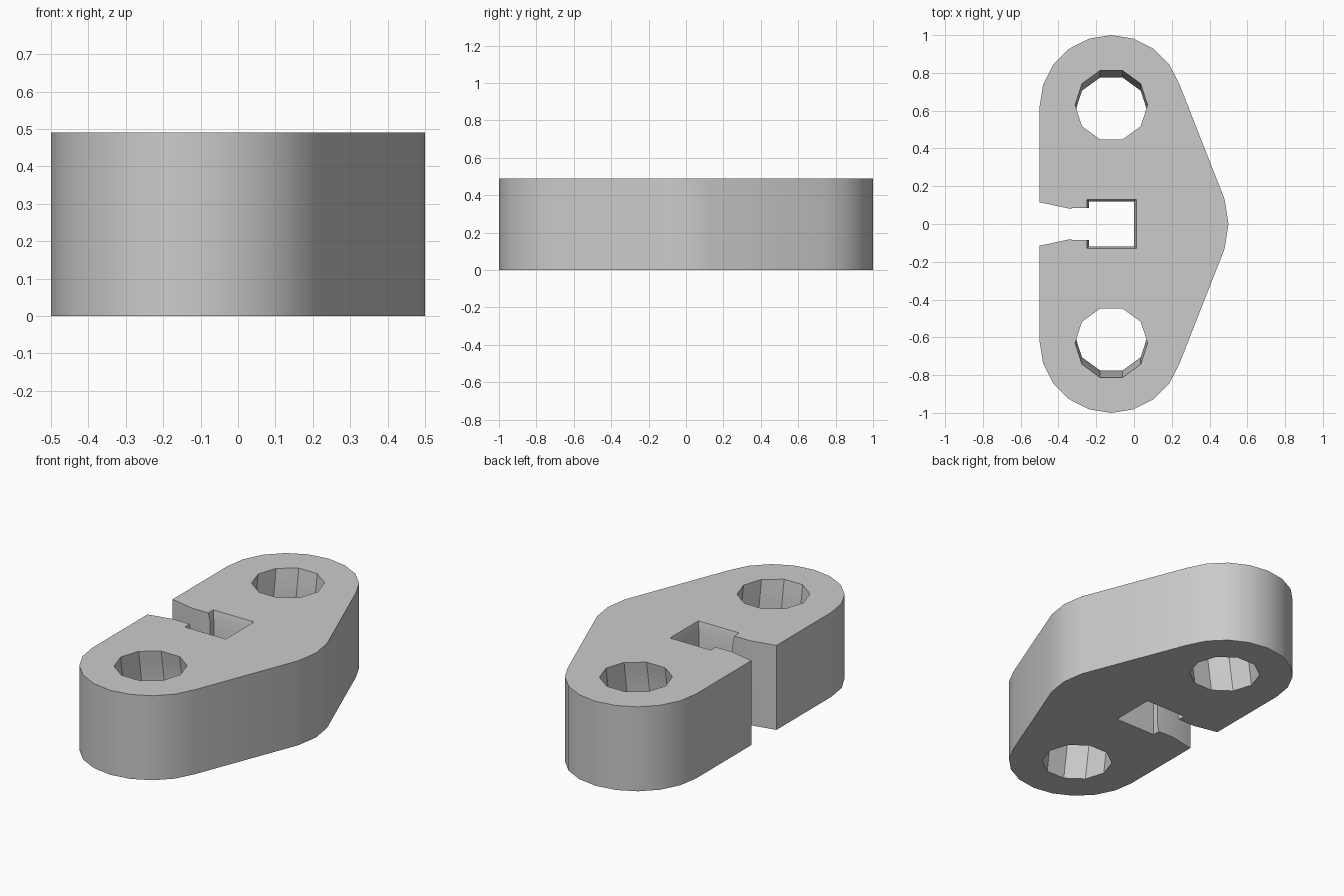
import bpy, bmesh
from math import sin, cos, radians
from mathutils import Vector

cube = bpy.data.objects.get("Cube")
if cube:
    bpy.data.objects.remove(cube)

HEIGHT = 0.49
LEVELS = (0, 0.05, HEIGHT / 2, HEIGHT - 0.05, HEIGHT)
CX, CY, R = -0.12, 0.62, 0.38      # rounded ends


def outline(z):
    """Body outline with the slot; the pocket narrows away from its rims."""
    t = 0 if z in (0, HEIGHT) else 0.012
    half = [(0.012 - t, 0.13 - t), (-0.25 + t, 0.13 - t), (-0.25 + t, 0.085),
            (-0.35, 0.083), (-0.5, 0.115)]
    half += [(CX + R * cos(radians(a)), CY + R * sin(radians(a)))
             for a in range(180, 17, -18)]
    half.append((0.48, 0.13))
    return half + [(0.5, 0)] + [(x, -y) for x, y in reversed(half)]


def bolt_hole(side):
    """Ten-sided hole that bows toward the middle at half height."""
    def section(z):
        bow = 0.037 * (1 - abs(2 * z / HEIGHT - 1))
        return [(CX + 0.192 * cos(radians(a)),
                 side * (0.63 - bow) + 0.192 * sin(radians(a)))
                for a in range(0, 360, 36)]
    return section


def loft(bm, section):
    """Wall through all levels; returns its bottom and top edges."""
    rings = [[bm.verts.new((x, y, z)) for x, y in section(z)] for z in LEVELS]
    n = len(rings[0])
    for low, high in zip(rings, rings[1:]):
        for i in range(n):
            j = (i + 1) % n
            bm.faces.new((low[i], low[j], high[j], high[i]))
    return [[bm.edges.get((r[i], r[(i + 1) % n])) for i in range(n)]
            for r in (rings[0], rings[-1])]


# Walls of the body and both holes
bm = bmesh.new()
bottom, top = [], []
for section in (outline, bolt_hole(1), bolt_hole(-1)):
    b, t = loft(bm, section)
    bottom += b
    top += t

# Flat caps around the holes
for edges, direction in ((bottom, -1), (top, 1)):
    bmesh.ops.triangle_fill(bm, edges=edges, use_beauty=True,
                            normal=Vector((0, 0, direction)))
bmesh.ops.recalc_face_normals(bm, faces=bm.faces[:])

mesh = bpy.data.meshes.new("clamp_block")
bm.to_mesh(mesh)
bm.free()
block = bpy.data.objects.new("clamp_block", mesh)
bpy.context.collection.objects.link(block)

# Plain grey
grey = bpy.data.materials.new("plain_grey")
grey.use_nodes = True
colour = (0.6, 0.6, 0.6, 1)
grey.diffuse_color = colour
grey.node_tree.nodes["Principled BSDF"].inputs["Base Color"].default_value = colour
mesh.materials.append(grey)

# Smooth outer curve, crisp rims and hole facets
bpy.ops.object.select_all(action='DESELECT')
block.select_set(True)
bpy.context.view_layer.objects.active = block
bpy.ops.object.shade_smooth_by_angle(angle=radians(30))
